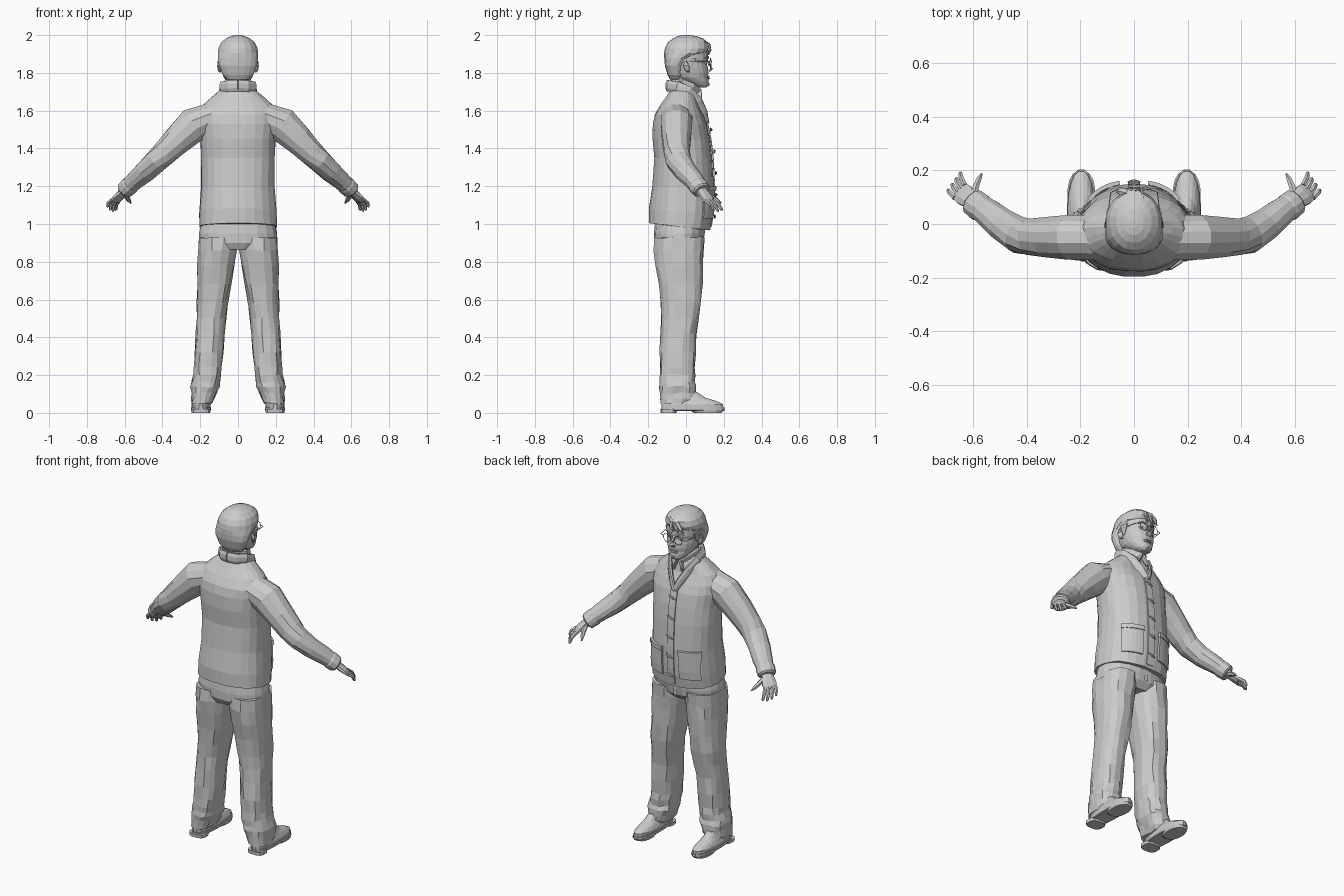
import bpy, bmesh, math, random
from mathutils import Vector

random.seed(4)


def sgn_pow(v, p):
    return math.copysign(abs(v) ** p, v)


def skin(name, rings, mirror=False, jitter=0.0):
    """Join equal-length vertex rings into a closed, flat-shaded mesh."""
    bm = bmesh.new()
    loops = [[bm.verts.new(p) for p in r] for r in rings]
    n = len(loops[0])
    for a, b in zip(loops, loops[1:]):
        for i in range(n):
            bm.faces.new((a[i], a[(i + 1) % n], b[(i + 1) % n], b[i]))
    bm.faces.new(loops[0])
    bm.faces.new(loops[-1])
    for v in bm.verts:
        v.co += Vector([random.uniform(-jitter, jitter) for _ in range(3)])
    bmesh.ops.recalc_face_normals(bm, faces=bm.faces)
    return finish(name, bm, mirror)


def finish(name, bm, mirror=False):
    me = bpy.data.meshes.new(name)
    bm.to_mesh(me)
    bm.free()
    ob = bpy.data.objects.new(name, me)
    bpy.context.collection.objects.link(ob)
    if mirror:
        ob.modifiers.new("mirror", 'MIRROR').use_mirror_merge = False
    return ob


def stack(name, rows, n=20, e=2.3, tilt=0.0, mirror=False, jitter=0.0):
    """Horizontal superellipse sections; row = z, x0, x1, y0, y1."""
    rings = []
    for k, (z, x0, x1, y0, y1) in enumerate(rows):
        ring = []
        for i in range(n):
            t = 2 * math.pi * (i + .5) / n
            x = (x0 + x1) / 2 + (x1 - x0) / 2 * sgn_pow(math.cos(t), 2 / e)
            y = (y0 + y1) / 2 + (y1 - y0) / 2 * sgn_pow(math.sin(t), 2 / e)
            ring.append((x, y, z - (tilt * y if k < 2 else 0)))
        rings.append(ring)
    return skin(name, rings, mirror, jitter)


def sym(rows):
    return [(z, -w, w, a, b) for z, w, a, b in rows]


def tube(name, pts, n=8, mirror=False, jitter=0.0):
    """Elliptical sections along a path; point = x, y, z, side radius, up radius."""
    c = [Vector(p[:3]) for p in pts]
    rings = []
    for i, p in enumerate(pts):
        t = (c[min(i + 1, len(c) - 1)] - c[max(i - 1, 0)]).normalized()
        h = t.cross(Vector((0, 0, 1)))
        h = h.normalized() if h.length > 1e-3 else Vector((1, 0, 0))
        v = h.cross(t)
        rings.append([c[i] + h * p[3] * math.cos(a) + v * p[4] * math.sin(a)
                      for a in (2 * math.pi * (k + .5) / n for k in range(n))])
    return skin(name, rings, mirror, jitter)


# Cardigan body
TORSO = [(.982, .208, -.195, .128), (1.06, .205, -.196, .142), (1.2, .195, -.18, .147),
         (1.35, .197, -.167, .14), (1.45, .2, -.177, .128), (1.53, .212, -.175, .112),
         (1.58, .21, -.165, .092), (1.63, .185, -.137, .068), (1.67, .14, -.108, .058),
         (1.70, .105, -.088, .05), (1.725, .08, -.07, .04)]
stack("cardigan_body", sym(TORSO), 24, 2.3, .12, jitter=.002)


def front_y(x, z):
    for a, b in zip(TORSO, TORSO[1:]):
        if a[0] <= z <= b[0]:
            f = (z - a[0]) / (b[0] - a[0])
            w, lo, hi = (a[k] + f * (b[k] - a[k]) for k in (1, 2, 3))
            return (lo + hi) / 2 + (hi - lo) / 2 * (1 - abs(x / w) ** 2.3) ** (1 / 2.3)
    return TORSO[0][3]


def patch(name, x0, x1, z0, z1, nx, nz, thick, mirror=False):
    """Cloth panel that follows the chest surface."""
    bm = bmesh.new()
    g = []
    for j in range(nz + 1):
        z = z0 + (z1 - z0) * j / nz
        xs = [x0 + (x1 - x0) * i / nx for i in range(nx + 1)]
        g.append([bm.verts.new((x, front_y(x, z) + thick, z)) for x in xs])
    for j in range(nz):
        for i in range(nx):
            bm.faces.new((g[j][i], g[j + 1][i], g[j + 1][i + 1], g[j][i + 1]))
    bmesh.ops.recalc_face_normals(bm, faces=bm.faces)
    ob = finish(name, bm, mirror)
    s = ob.modifiers.new("thickness", 'SOLIDIFY')
    s.thickness, s.offset = thick * 1.5, 0
    return ob


patch("front_placket", -.022, .022, .985, 1.54, 2, 12, .004)
patch("pocket", .055, .165, 1.03, 1.18, 5, 3, .007, True)
patch("pocket_band", .053, .167, 1.175, 1.2, 5, 1, .010, True)

# Toggle buttons
for k in range(5):
    z = 1.04 + k * .115
    y = front_y(0, z) + .012
    tube("toggle", [(-.022, y, z - .008, .003, .004), (0, y + .003, z, .007, .008),
                    (.022, y, z + .008, .003, .004)], 6)

# Rolled collar, shirt collar
tube("cardigan_collar", [(0, .112, 1.535, .012, .016), (.028, .098, 1.59, .012, .022),
                         (.06, .066, 1.65, .013, .026), (.088, .012, 1.703, .014, .03),
                         (.085, -.045, 1.725, .014, .032), (.05, -.085, 1.73, .013, .032),
                         (0, -.097, 1.732, .013, .032)], 8, True)
tube("shirt_collar", [(.03, .078, 1.65, .006, .01), (.012, .066, 1.70, .008, .022),
                      (.05, .035, 1.725, .008, .022), (.066, -.02, 1.745, .008, .02),
                      (0, -.078, 1.755, .008, .016)], 6, True)

# Sleeves and cuffs
tube("sleeve", [(.13, -.05, 1.57, .085, .075), (.235, -.05, 1.525, .085, .094),
                (.32, -.05, 1.445, .077, .08), (.385, -.048, 1.38, .071, .069),
                (.43, -.04, 1.335, .07, .062), (.49, -.003, 1.279, .062, .056),
                (.545, .042, 1.23, .054, .05), (.585, .072, 1.192, .046, .042)], 12, True, .002)
tube("cuff", [(.566, .056, 1.21, .05, .046), (.575, .063, 1.202, .054, .049),
              (.598, .081, 1.18, .052, .046), (.603, .085, 1.175, .044, .038)], 12, True)

# Hands: palm, four fingers, thumb
tube("palm", [(.59, .077, 1.187, .03, .024), (.612, .092, 1.165, .036, .02),
              (.632, .108, 1.143, .043, .018), (.648, .122, 1.122, .04, .013)], 8, True)
for k in range(4):
    f = k / 3
    base = Vector((.629 + .038 * f, .143 - .045 * f, 1.128))
    tip = Vector((.648 + .045 * f, .193 - .065 * f, 1.066 + .006 * (k - 1) ** 2))
    mid = base.lerp(tip, .55) + Vector((.004, .002, .006))
    tube("finger", [(*base, .011, .011), (*mid, .01, .01),
                    (*base.lerp(tip, .9), .008, .008), (*tip, .003, .003)], 6, True)
tube("thumb", [(.598, .1, 1.165, .015, .014), (.588, .14, 1.142, .013, .013),
               (.578, .165, 1.125, .011, .011), (.567, .187, 1.11, .004, .004)], 6, True)

# Trousers: hips and folded legs
stack("trouser_hips", sym([(.865, .15, -.15, .06), (.9, .209, -.168, .092),
                           (.95, .208, -.172, .1), (1.02, .195, -.165, .1)]), 20, jitter=.002)
LEG = [(.93, 0, .21, -.168, .098), (.86, .006, .213, -.17, .094), (.78, .02, .215, -.16, .09),
       (.68, .037, .215, -.145, .088), (.58, .053, .216, -.135, .083), (.5, .064, .22, -.131, .07),
       (.42, .073, .224, -.133, .057), (.32, .08, .229, -.139, .053), (.24, .085, .232, -.137, .047),
       (.2, .09, .236, -.141, .051), (.165, .092, .247, -.136, .045), (.14, .097, .251, -.142, .056),
       (.105, .113, .247, -.137, .052), (.075, .126, .248, -.14, .06), (.05, .138, .247, -.14, .045)]
stack("trouser_leg", LEG, 16, 2.4, 0, True, .005)
patch("trouser_fly", -.012, .012, .9, .97, 1, 2, .0).location.y = -.025

# Shoes with soles and heels
stack("shoe_sole", [(.01, .146, .246, -.13, .2), (.014, .142, .25, -.135, .205),
                    (.028, .142, .25, -.135, .205)], 20, 2.3, 0, True)
stack("shoe_forefoot", [(0, .148, .245, .04, .19), (.014, .144, .248, .02, .2)], 16, 2.3, 0, True)
stack("shoe_heel", [(0, .146, .246, -.135, -.05), (.02, .145, .247, -.137, -.045)], 12, 3, 0, True)
stack("shoe_upper", [(.026, .146, .247, -.132, .2), (.045, .145, .248, -.133, .198),
                     (.062, .151, .241, -.13, .165), (.08, .157, .235, -.125, .105),
                     (.11, .162, .228, -.12, .06)], 20, 2.2, 0, True)

# Neck, head and hair
tube("neck", [(0, -.03, 1.64, .066, .066), (0, -.022, 1.72, .06, .056),
              (0, -.005, 1.8, .062, .062)], 12)
stack("head", sym([(1.722, .025, .06, .108), (1.735, .045, .03, .119), (1.755, .062, -.02, .121),
                   (1.775, .076, -.06, .117), (1.8, .085, -.085, .12), (1.825, .091, -.095, .117),
                   (1.85, .094, -.1, .111), (1.872, .096, -.104, .118), (1.9, .097, -.105, .116),
                   (1.94, .09, -.095, .106), (1.97, .06, -.06, .07)]), 20, 2.15)
stack("hair", sym([(1.765, .06, -.085, -.02), (1.79, .083, -.098, -.01), (1.84, .102, -.112, -.002),
                   (1.875, .107, -.115, .035), (1.905, .108, -.116, .108), (1.93, .105, -.112, .122),
                   (1.96, .091, -.097, .118), (1.982, .066, -.07, .09), (1.995, .036, -.042, .055),
                   (2.0, .012, -.015, .02)]), 18, 2.15, 0, False, 0)
for x in (-.05, -.018, .015):
    tube("hair_fringe", [(.03, .09, 1.965, .014, .01), (x * .5, .114, 1.948, .018, .012),
                         (x, .122, 1.92, .014, .008), (x - .014, .118, 1.895, .003, .003)], 6)
stack("sideburn", [(1.825, .087, .094, .015, .03), (1.88, .088, .103, .0, .06)], 8, 2, 0, True)

# Facial features
tube("nose", [(0, .112, 1.868, .008, .004), (0, .126, 1.842, .01, .008),
              (0, .136, 1.823, .015, .009), (0, .122, 1.808, .016, .006)], 8)
tube("brow", [(.014, .119, 1.878, .004, .004), (.035, .116, 1.885, .005, .005),
              (.06, .101, 1.879, .003, .003)], 6, True)
for z, r in ((1.779, .005), (1.77, .006)):
    tube("lip", [(-.027, .111, z, .002, .002), (-.01, .121, z + .001, r, r * .8),
                 (.01, .121, z + .001, r, r * .8), (.027, .111, z, .002, .002)], 6)
tube("chin", [(-.022, .105, 1.74, .006, .008), (0, .114, 1.74, .011, .012),
              (.022, .105, 1.74, .006, .008)], 8)
tube("ear", [(.093, .014, 1.803, .005, .004), (.098, .008, 1.815, .008, .012),
             (.102, .0, 1.84, .008, .018), (.1, .0, 1.862, .005, .009)], 8, True)
for s in (-1, 1):
    bpy.ops.mesh.primitive_uv_sphere_add(segments=10, ring_count=6, radius=.013,
                                         location=(s * .036, .1, 1.857))
    bpy.context.object.name = "eye"
    # Glasses rims
    bpy.ops.mesh.primitive_torus_add(major_segments=18, minor_segments=5, major_radius=.025,
                                     minor_radius=.0018, location=(s * .037, .13, 1.853),
                                     rotation=(math.pi / 2, 0, -s * .12))
    bpy.context.object.name = "glasses_rim"
tube("glasses_bridge", [(-.013, .134, 1.858, .002, .002), (0, .137, 1.862, .002, .002),
                        (.013, .134, 1.858, .002, .002)], 5)
tube("glasses_arm", [(.062, .127, 1.858, .002, .002), (.086, .118, 1.859, .002, .002),
                     (.101, .01, 1.862, .002, .002)], 5, True)
